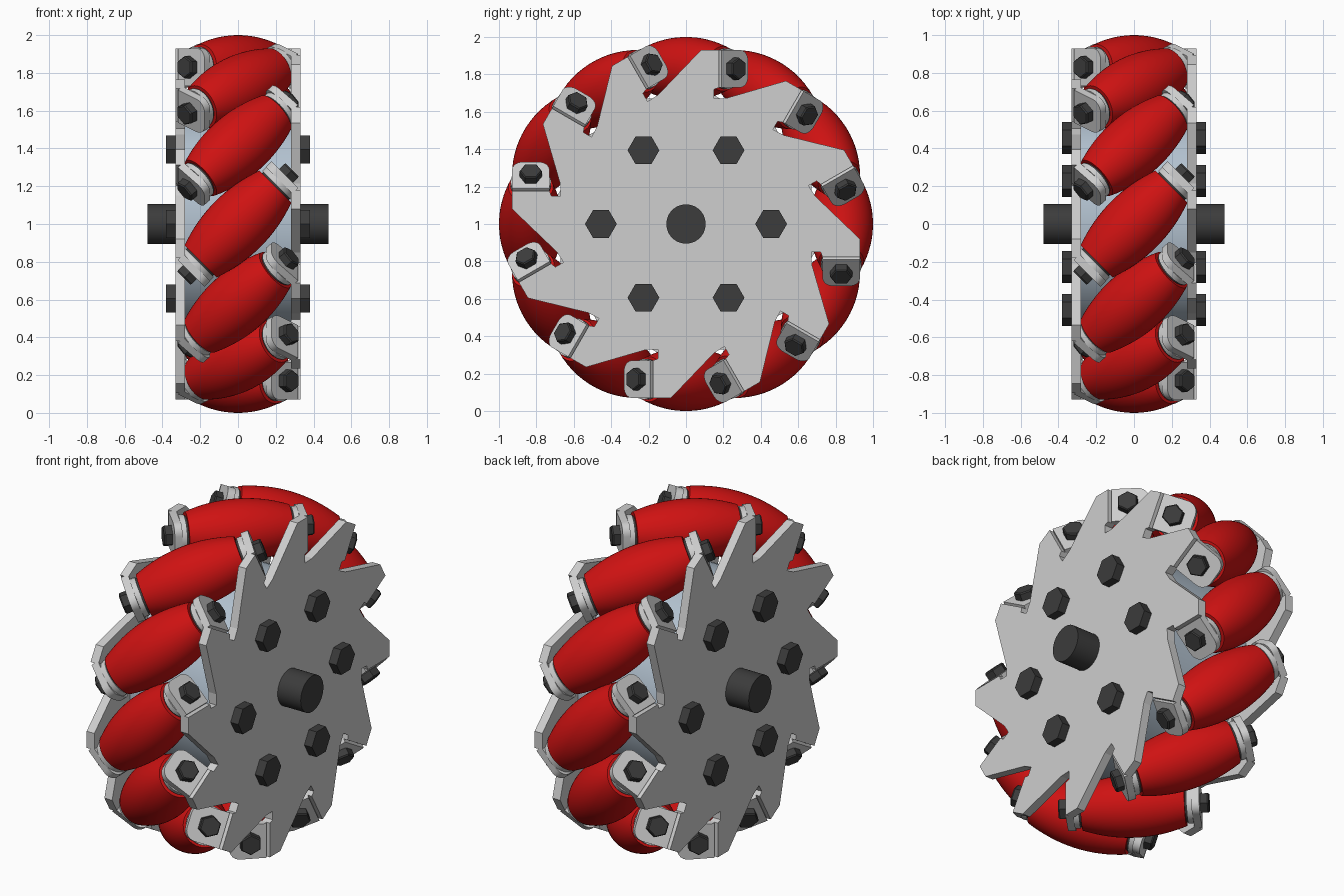
import bpy, bmesh, math
from mathutils import Matrix, Vector

cube = bpy.data.objects.get("Cube")
if cube:
    bpy.data.objects.remove(cube, do_unlink=True)

COUNT = 12          # rollers around the wheel
AXIS_R = 0.83       # distance from wheel axis to roller axis
CENTRE = Vector((0, 0, 1))


def material(name, rgb, rough=0.5):
    m = bpy.data.materials.new(name)
    m.use_nodes = True
    m.diffuse_color = (*rgb, 1)
    bsdf = m.node_tree.nodes["Principled BSDF"]
    bsdf.inputs["Base Color"].default_value = (*rgb, 1)
    bsdf.inputs["Roughness"].default_value = rough
    return m


RED = material("red rubber", (0.62, 0.006, 0.006))
STEEL = material("light grey metal", (0.62, 0.62, 0.62))
DARK = material("dark grey metal", (0.045, 0.045, 0.045))
HUB = material("blue grey metal", (0.45, 0.54, 0.63))


def finish(bm, name, mat):
    bmesh.ops.recalc_face_normals(bm, faces=bm.faces)
    mesh = bpy.data.meshes.new(name)
    bm.to_mesh(mesh)
    bm.free()
    mesh.materials.append(mat)
    return mesh


def prism(name, outline, z0, z1, mat):
    """Flat outline extruded along local z."""
    bm = bmesh.new()
    face = bm.faces.new([bm.verts.new((x, y, z0)) for x, y in outline])
    top = bmesh.ops.extrude_face_region(bm, geom=[face])["geom"]
    verts = [g for g in top if isinstance(g, bmesh.types.BMVert)]
    bmesh.ops.translate(bm, vec=(0, 0, z1 - z0), verts=verts)
    return finish(bm, name, mat)


def ring(radius, sides):
    return [(radius * math.cos(2 * math.pi * i / sides),
             radius * math.sin(2 * math.pi * i / sides)) for i in range(sides)]


def lathe(name, profile, sides, mat):
    """Closed solid of (radius, z) rows around local z."""
    bm = bmesh.new()
    rows = [[bm.verts.new((x, y, z)) for x, y in ring(r, sides)] for r, z in profile]
    for a, b in zip(rows, rows[1:]):
        for i in range(sides):
            j = (i + 1) % sides
            bm.faces.new((a[i], a[j], b[j], b[i]))
    bm.faces.new(rows[0])
    bm.faces.new(rows[-1])
    return finish(bm, name, mat)


def place(name, mesh, matrix, smooth=True):
    obj = bpy.data.objects.new(name, mesh)
    bpy.context.scene.collection.objects.link(obj)
    obj.matrix_world = matrix
    if smooth and mesh.users == 1:
        bpy.ops.object.select_all(action="DESELECT")
        obj.select_set(True)
        bpy.context.view_layer.objects.active = obj
        bpy.ops.object.shade_smooth_by_angle(angle=math.radians(35))
    return obj


def frame(x, y, z, origin):
    m = Matrix((x, y, z)).transposed().to_4x4()
    m.translation = origin
    return m


def wheel_frame(side):
    """Local z points out of the wheel along the axle."""
    return frame(Vector((0, 1, 0)), Vector((0, 0, side)), Vector((side, 0, 0)), CENTRE)


def roller_frame(angle, side):
    """Local x is radial, local z runs along the 45 degree roller axis."""
    u = Vector((0, math.cos(angle), math.sin(angle)))
    v = Vector((0, math.sin(angle), -math.cos(angle)))
    t = (Vector((1, 0, 0)) + v).normalized() * side
    return frame(u, t.cross(u), t, CENTRE + u * AXIS_R)


# Side plate outline: one tooth with its relief notch, repeated round the wheel
tooth = [(0.69, -0.15), (0.93, 0.08), (0.93, 0.177), (0.73, 0.177),
         (0.72, 0.15), (0.67, 0.15)]
outline = []
for k in range(COUNT):
    a = -2 * math.pi * k / COUNT
    outline += [(u * math.cos(a) + v * math.sin(a), u * math.sin(a) - v * math.cos(a))
                for u, v in tooth]

# Bent tab with two rounded corners
tab_outline = [(-0.1, 0.09)]
for cx, start in ((-0.04, 180), (0.04, 270)):
    for i in range(7):
        a = math.radians(start + 15 * i)
        tab_outline.append((cx + 0.06 * math.cos(a), -0.05 + 0.06 * math.sin(a)))
tab_outline.append((0.1, 0.09))

# Barrel profile follows the round envelope of the wheel
HALF = 0.28
barrel = [(0.09, -HALF)]
for i in range(17):
    f = -1 + i / 8
    barrel.append((0.17 - 0.05 * f * f, f * HALF))
barrel.append((0.09, HALF))

plate = prism("side_plate", outline, 0.28, 0.33, STEEL)
hub_bolt = prism("hub_bolt", ring(0.085, 6), 0.32, 0.38, DARK)
tab = prism("tab", tab_outline, 0.318, 0.36, STEEL)
tab_bolt = lathe("tab_bolt", [(0.06, 0.355), (0.06, 0.398), (0.054, 0.405)], 6, DARK)
seal = lathe("roller_seal", [(0.1, 0.27), (0.1, 0.292)], 32, DARK)
spacer = lathe("roller_spacer", [(0.108, 0.29), (0.108, 0.32)], 32, STEEL)
roller = lathe("roller", barrel, 48, RED)

# Hub drum and axle
place("hub_drum", lathe("hub_drum", [(0.6, -0.285), (0.6, 0.285)], 64, HUB), wheel_frame(1))
place("axle", lathe("axle", [(0.105, -0.48), (0.105, 0.48)], 48, DARK), wheel_frame(1))

# Plates and hub bolts on both sides
for side, word in ((1, "left"), (-1, "right")):
    place(f"side_plate_{word}", plate, wheel_frame(side), smooth=False)
    for k in range(6):
        a = math.pi * k / 3
        offset = Matrix.Translation((0.455 * math.cos(a), 0.455 * math.sin(a), 0))
        place(f"hub_bolt_{word}_{k + 1}", hub_bolt, wheel_frame(side) @ offset, smooth=False)

# Rollers with their mounts at both ends
for k in range(COUNT):
    angle = 2 * math.pi * k / COUNT
    place(f"roller_{k + 1}", roller, roller_frame(angle, 1))
    for side, word in ((1, "left"), (-1, "right")):
        m = roller_frame(angle, side)
        for mesh in (tab, tab_bolt, seal, spacer):
            place(f"{mesh.name}_{word}_{k + 1}", mesh, m)
